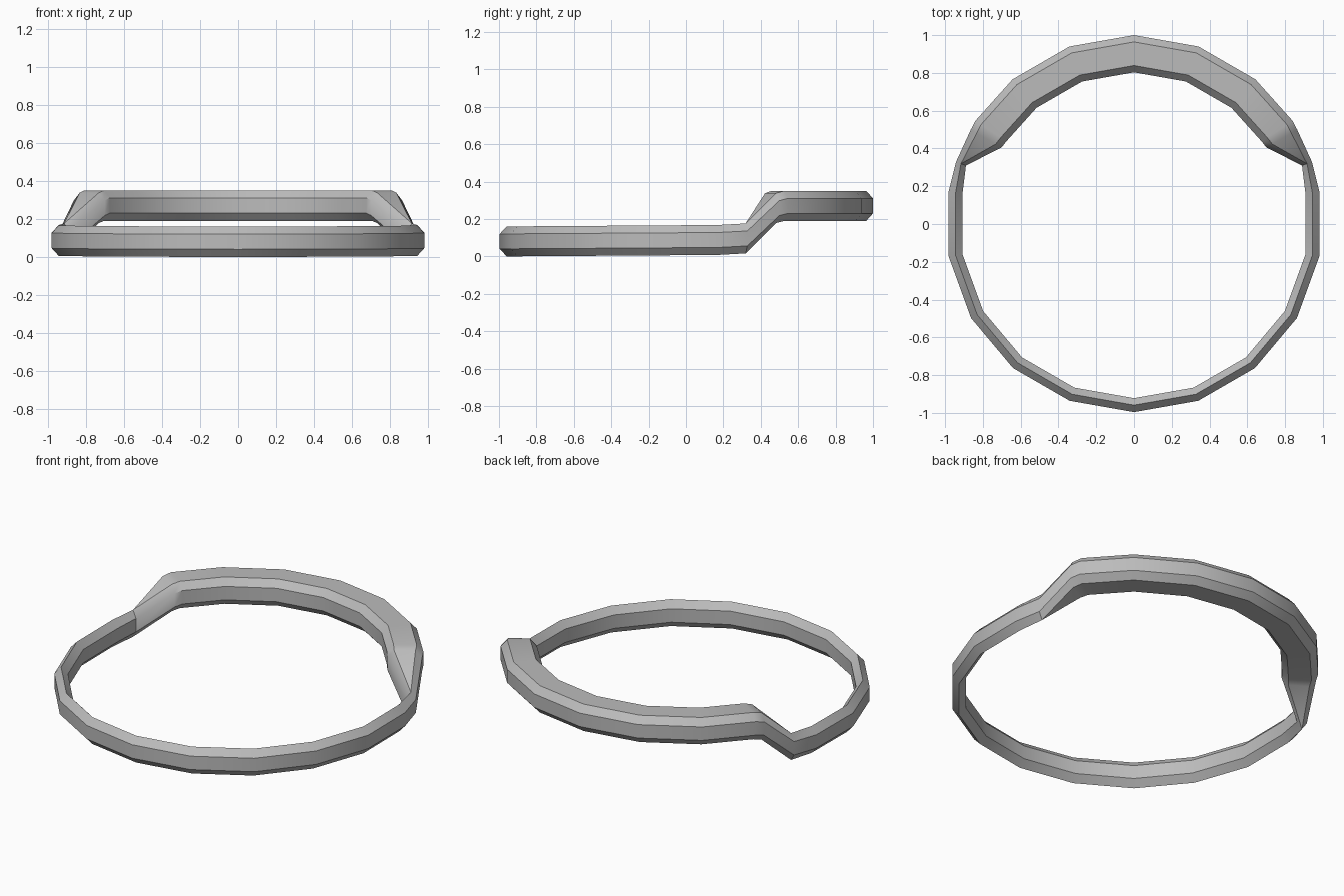
import bpy, bmesh
from math import radians, sin, cos

cube = bpy.data.objects.get("Cube")
if cube:
    bpy.data.objects.remove(cube, do_unlink=True)

grey = bpy.data.materials.new("plain grey")
grey.use_nodes = True
colour = (0.5, 0.5, 0.5, 1)
grey.diffuse_color = colour
grey.node_tree.nodes["Principled BSDF"].inputs["Base Color"].default_value = colour

CHAMFER, FLAT, HEIGHT = 0.036, 0.04, 0.08


def section(bm, angle, inner, outer, middle, chamfer=CHAMFER):
    """Chamfered cross-section of the band, placed at an angle around the ring."""
    a = radians(angle)
    corners = [
        (outer, -FLAT), (outer, FLAT),
        (outer - chamfer, HEIGHT), (inner + chamfer, HEIGHT),
        (inner, FLAT), (inner, -FLAT),
        (inner + chamfer, -HEIGHT), (outer - chamfer, -HEIGHT),
    ]
    return [bm.verts.new((r * cos(a), r * sin(a), middle + z)) for r, z in corners]


# Stations of the left half, front to back: angle, inner radius, outer radius, height
stations = []
for angle in range(-90, 11, 20):                      # thin band, rising slightly
    stations.append((angle, 0.922, 0.996, 0.08 + 0.0065 * (sin(radians(angle)) + 1)))
stations[0] = (-90, 0.922, 0.996, HEIGHT)
stations.append((19.2, 0.942, 0.998, 0.096))          # foot of the step
stations.append((30, 0.81, 0.998, 0.258))             # head of the step
stations.append((33, 0.805, 1.002, 0.27))
for angle in (50, 70, 90):                            # wide raised band
    stations.append((angle, 0.803, 1.0, 0.27))

# Right half mirrors the left, without repeating the two shared stations
mirrored = [(180 - a, i, o, z) for a, i, o, z in reversed(stations[1:-1])]

bm = bmesh.new()
loops = []
for angle, inner, outer, middle in stations + mirrored:
    # The thin band has a single ridge instead of a flat top
    chamfer = min(CHAMFER, (outer - inner) / 2)
    if outer - inner < 0.1:
        chamfer = (outer - inner) / 2
    loops.append(section(bm, angle, inner, outer, middle, chamfer))

for k, loop in enumerate(loops):
    following = loops[(k + 1) % len(loops)]
    for j in range(len(loop)):
        n = (j + 1) % len(loop)
        bm.faces.new((loop[j], following[j], following[n], loop[n]))

bmesh.ops.remove_doubles(bm, verts=bm.verts[:], dist=0.0005)
bmesh.ops.recalc_face_normals(bm, faces=bm.faces[:])

mesh = bpy.data.meshes.new("stepped_ring")
bm.to_mesh(mesh)
bm.free()
mesh.materials.append(grey)
ring = bpy.data.objects.new("stepped_ring", mesh)
bpy.context.collection.objects.link(ring)

# Soft around the ring, crisp along the chamfers
bpy.ops.object.select_all(action='DESELECT')
ring.select_set(True)
bpy.context.view_layer.objects.active = ring
bpy.ops.object.shade_smooth_by_angle(angle=radians(32))
